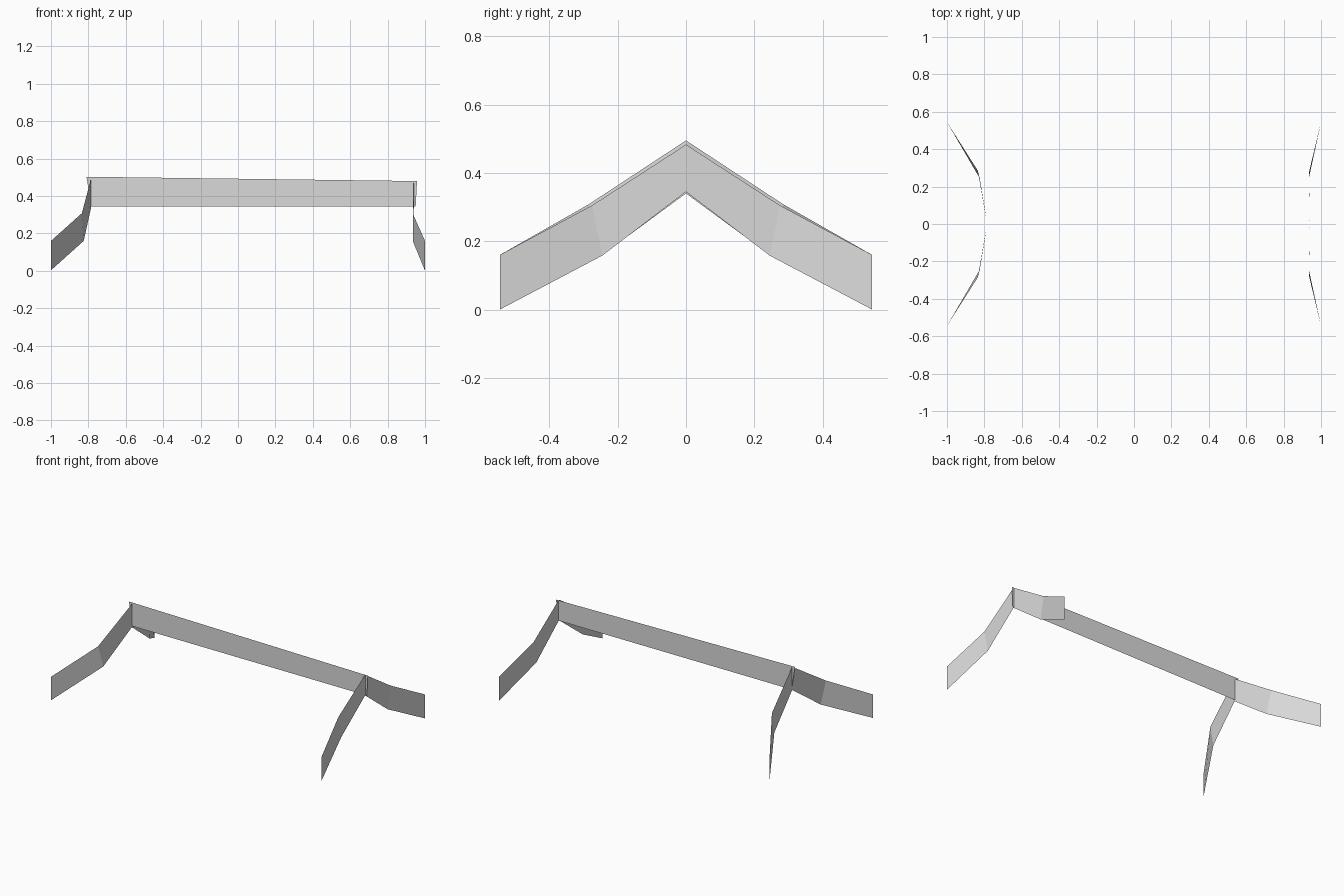
import bpy
import bmesh
from mathutils import Vector

cube = bpy.data.objects.get("Cube")
if cube:
    bpy.data.objects.remove(cube, do_unlink=True)

grey = bpy.data.materials.new("light_grey")
grey.use_nodes = True
colour = (0.7, 0.7, 0.7, 1)
grey.diffuse_color = colour
grey.node_tree.nodes["Principled BSDF"].inputs["Base Color"].default_value = colour


def strip(name, top, bottom, facing):
    """Paper-thin upright band between a top and a bottom edge line."""
    bm = bmesh.new()
    upper = [bm.verts.new(p) for p in top]
    lower = [bm.verts.new(p) for p in bottom]
    for i in range(len(top) - 1):
        face = bm.faces.new((upper[i], upper[i + 1], lower[i + 1], lower[i]))
        face.normal_update()
        if face.normal.dot(Vector(facing)) < 0:
            face.normal_flip()
    mesh = bpy.data.meshes.new(name)
    bm.to_mesh(mesh)
    bm.free()
    mesh.materials.append(grey)
    obj = bpy.data.objects.new(name, mesh)
    bpy.context.collection.objects.link(obj)


# Long ridge board
strip("ridge_board",
      [(-0.81, 0.005, 0.503), (0.957, 0.005, 0.48)],
      [(-0.785, 0.005, 0.345), (0.95, 0.005, 0.345)],
      (0, -1, 0))

# Bent sloping boards, a front and back pair at each end of the ridge
for depth, side in (("front", -1), ("back", 1)):
    strip(depth + "_right_sloping_board",
          [(-0.785, 0, 0.495), (-0.835, side * 0.285, 0.308), (-1, side * 0.545, 0.16)],
          [(-0.785, 0, 0.34), (-0.825, side * 0.245, 0.16), (-1, side * 0.545, 0.003)],
          (-1, 0, 0))
    strip(depth + "_left_sloping_board",
          [(0.94, 0, 0.483), (0.935, side * 0.275, 0.305), (1, side * 0.545, 0.16)],
          [(0.94, 0, 0.345), (0.935, side * 0.245, 0.158), (1, side * 0.545, 0)],
          (1, 0, 0))
